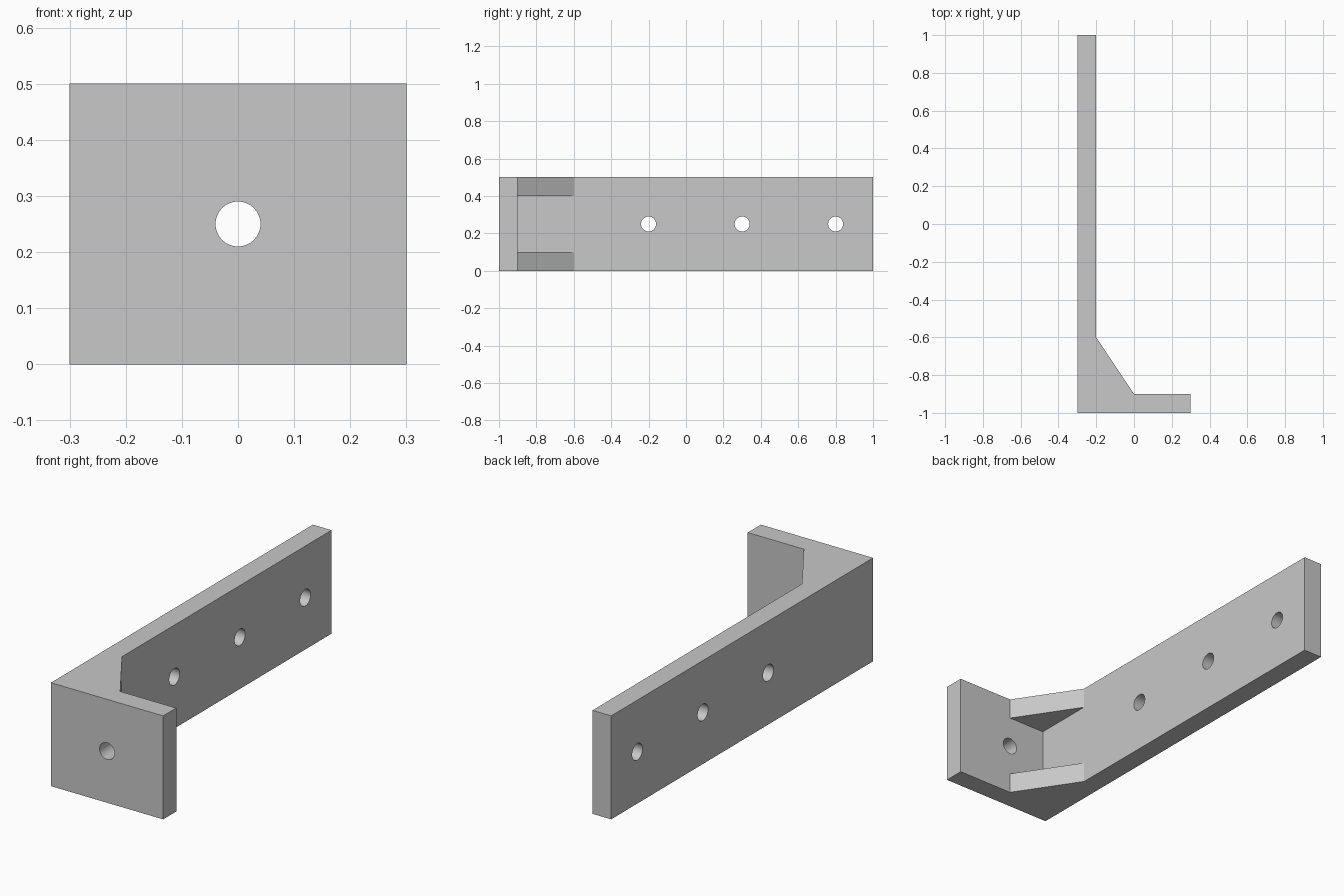
import bpy
import bmesh
from math import pi
from mathutils import Matrix

if "Cube" in bpy.data.objects:
    bpy.data.objects.remove(bpy.data.objects["Cube"], do_unlink=True)

HEIGHT = 0.5
THICK = 0.1
HOLE_RADIUS = 0.04

grey = bpy.data.materials.new("light_grey")
grey.use_nodes = True
colour = (0.58, 0.58, 0.58, 1)
grey.diffuse_color = colour
grey.node_tree.nodes["Principled BSDF"].inputs["Base Color"].default_value = colour


def finish(name, bm):
    bmesh.ops.recalc_face_normals(bm, faces=bm.faces)
    mesh = bpy.data.meshes.new(name)
    bm.to_mesh(mesh)
    bm.free()
    mesh.materials.append(grey)
    obj = bpy.data.objects.new(name, mesh)
    bpy.context.collection.objects.link(obj)
    return obj


def prism(name, outline, bottom, top):
    """Extrude a plan outline upwards."""
    bm = bmesh.new()
    face = bm.faces.new([bm.verts.new((x, y, bottom)) for x, y in outline])
    extruded = bmesh.ops.extrude_face_region(bm, geom=[face])["geom"]
    verts = [v for v in extruded if isinstance(v, bmesh.types.BMVert)]
    bmesh.ops.translate(bm, verts=verts, vec=(0, 0, top - bottom))
    return finish(name, bm)


def drill(name, x, y, axis):
    """Cylinder cutter at mid height, along a horizontal axis."""
    bm = bmesh.new()
    turn = Matrix.Rotation(pi / 2, 4, "Y" if axis == "X" else "X")
    bmesh.ops.create_cone(bm, cap_ends=True, segments=48, radius1=HOLE_RADIUS,
                          radius2=HOLE_RADIUS, depth=THICK * 1.6,
                          matrix=Matrix.Translation((x, y, HEIGHT / 2)) @ turn)
    return finish(name, bm)


def combine(target, tool, operation):
    mod = target.modifiers.new(tool.name, "BOOLEAN")
    mod.operation = operation
    mod.solver = "EXACT"
    mod.object = tool
    bpy.context.view_layer.objects.active = target
    bpy.ops.object.modifier_apply(modifier=mod.name)
    bpy.data.objects.remove(tool, do_unlink=True)


# L-shaped plates: short front flange and long side arm
bracket = prism("angle_bracket",
                [(-0.3, -1), (0.3, -1), (0.3, -0.9), (-0.2, -0.9), (-0.2, 1), (-0.3, 1)],
                0, HEIGHT)

# Corner gussets at the bottom and top edges, rooted inside the plates
gusset = [(-0.25, -0.95), (0, -0.95), (0, -0.9), (-0.2, -0.6), (-0.25, -0.6)]
for name, bottom in (("lower_gusset", 0), ("upper_gusset", HEIGHT - THICK)):
    combine(bracket, prism(name, gusset, bottom, bottom + THICK), "UNION")

# Bolt holes: three in the arm, one in the flange
for i, y in enumerate((-0.2, 0.3, 0.8)):
    combine(bracket, drill(f"arm_hole_{i}", -0.25, y, "X"), "DIFFERENCE")
combine(bracket, drill("flange_hole", 0, -0.95, "Y"), "DIFFERENCE")

# Smooth hole walls, crisp edges elsewhere
bpy.ops.object.select_all(action="DESELECT")
bracket.select_set(True)
bpy.context.view_layer.objects.active = bracket
bpy.ops.object.shade_smooth_by_angle(angle=pi / 6)
